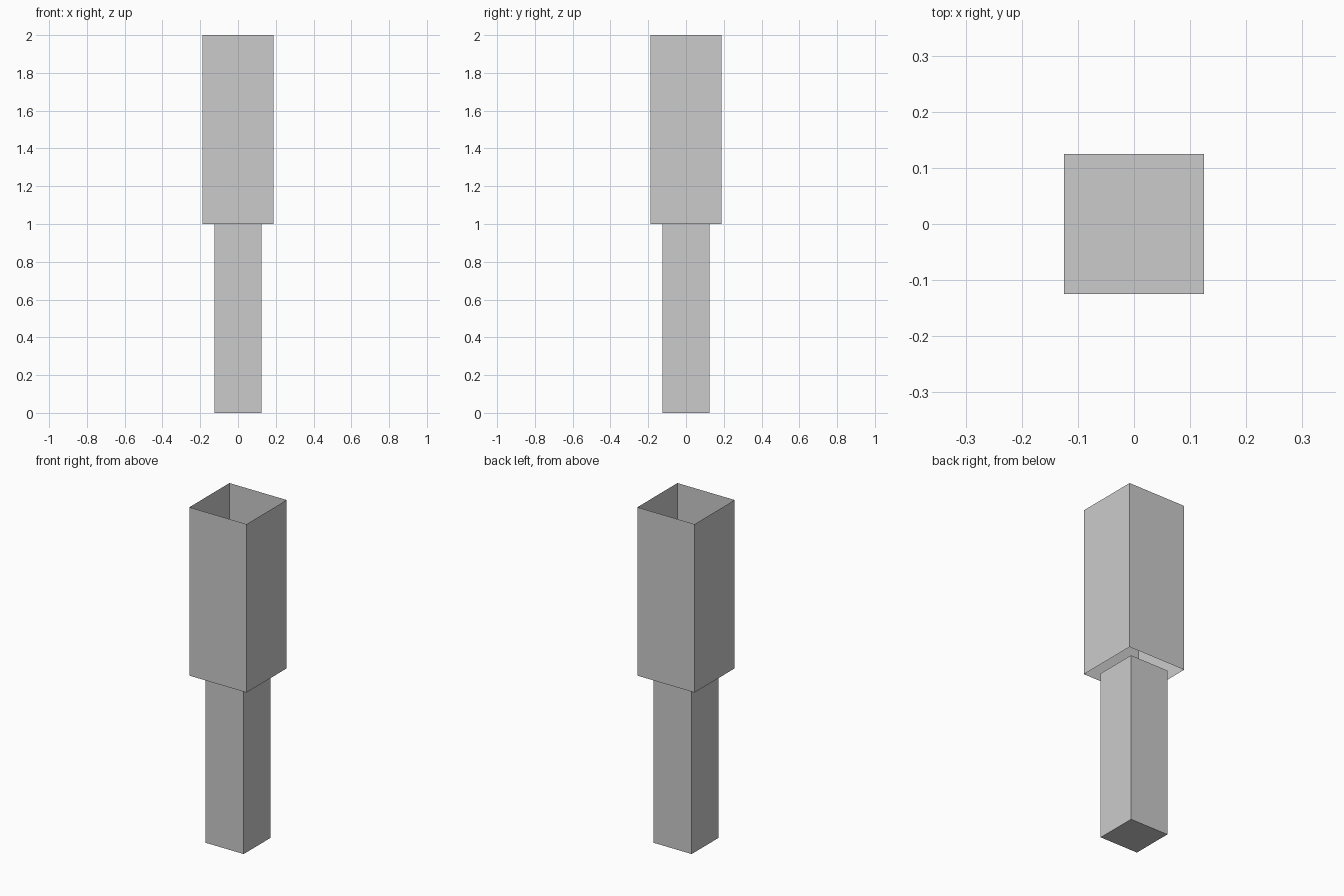
import bpy
import bmesh
from mathutils import Matrix

if "Cube" in bpy.data.objects:
    bpy.data.objects.remove(bpy.data.objects["Cube"])


def square_post(name, width, z0, z1, capped):
    """Square prism; without caps it is an open, single-walled sleeve."""
    bm = bmesh.new()
    bmesh.ops.create_cube(
        bm, size=1,
        matrix=Matrix.Translation((0, 0, (z0 + z1) / 2))
        @ Matrix.Diagonal((width, width, z1 - z0, 1)))
    bm.normal_update()
    if not capped:
        caps = [f for f in bm.faces if abs(f.normal.z) > 0.5]
        bmesh.ops.delete(bm, geom=caps, context='FACES_ONLY')
    mesh = bpy.data.meshes.new(name)
    bm.to_mesh(mesh)
    bm.free()
    obj = bpy.data.objects.new(name, mesh)
    bpy.context.collection.objects.link(obj)
    return obj


# Closed lower post
square_post("lower_post", 0.25, 0, 1, capped=True)
# Wider upper sleeve, open at both ends
square_post("upper_sleeve", 0.376, 1, 2, capped=False)
